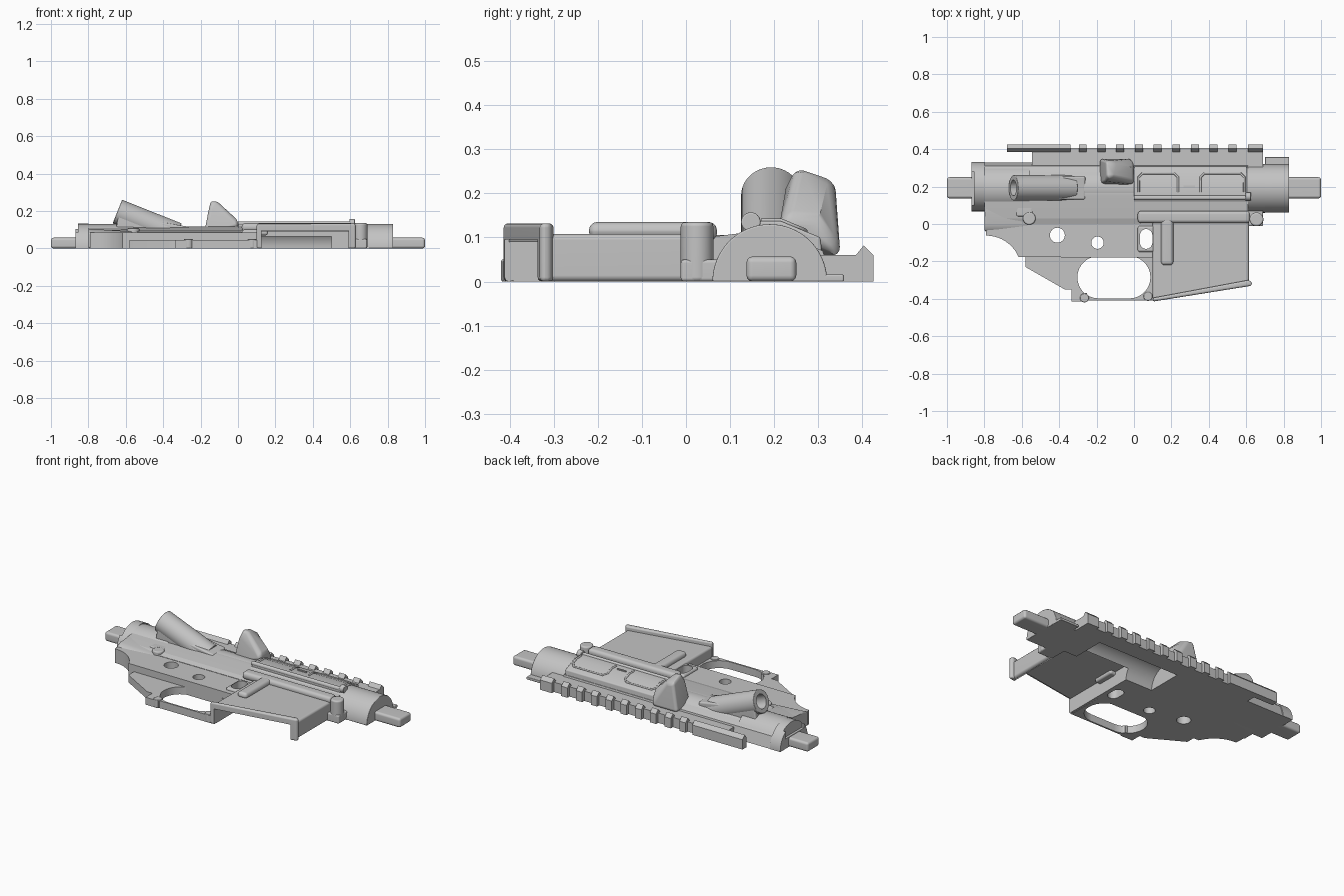
import bpy, bmesh
from math import sin, cos, pi
from mathutils import Vector

if "Cube" in bpy.data.objects:
    bpy.data.objects.remove(bpy.data.objects["Cube"])

GREY = (0.55, 0.55, 0.55, 1)
metal = bpy.data.materials.new("plain grey")
metal.use_nodes = True
metal.diffuse_color = GREY
metal.node_tree.nodes["Principled BSDF"].inputs["Base Color"].default_value = GREY


def finish(name, bm, bevel=0.0, cutters=()):
    bmesh.ops.recalc_face_normals(bm, faces=bm.faces)
    mesh = bpy.data.meshes.new(name)
    bm.to_mesh(mesh)
    bm.free()
    ob = bpy.data.objects.new(name, mesh)
    bpy.context.collection.objects.link(ob)
    mesh.materials.append(metal)
    bpy.ops.object.select_all(action='DESELECT')
    bpy.context.view_layer.objects.active = ob
    ob.select_set(True)
    if bevel:
        m = ob.modifiers.new("round", 'BEVEL')
        m.width, m.segments, m.angle_limit = bevel, 3, 0.7
    for c in cutters:
        m = ob.modifiers.new("cut", 'BOOLEAN')
        m.object, m.solver = c, 'EXACT'
        c.hide_render = True
        c.hide_set(True)
    for m in list(ob.modifiers):
        bpy.ops.object.modifier_apply(modifier=m.name)
    bpy.ops.object.shade_smooth_by_angle(angle=0.6)
    ob.modifiers.new("flat sides", 'WEIGHTED_NORMAL').keep_sharp = True
    return ob


def prism(name, pts, lo, hi, axis='z', bevel=0.0, cutters=()):
    """Extrude a 2D outline along an axis."""
    place = {'x': lambda a, b, t: (t, a, b), 'z': lambda a, b, t: (a, b, t)}[axis]
    bm = bmesh.new()
    face = bm.faces.new([bm.verts.new(place(a, b, lo)) for a, b in pts])
    new = bmesh.ops.extrude_face_region(bm, geom=[face])["geom"]
    move = Vector(place(0, 0, hi - lo))
    bmesh.ops.translate(bm, vec=move, verts=[v for v in new if isinstance(v, bmesh.types.BMVert)])
    return finish(name, bm, bevel, cutters)


def rect(a0, a1, b0, b1):
    return [(a0, b0), (a1, b0), (a1, b1), (a0, b1)]


def arc(ca, cb, r, start, end, n=32):
    return [(ca + r * cos(start + (end - start) * i / n), cb + r * sin(start + (end - start) * i / n))
            for i in range(n + 1)]


def box(name, x, y, z, bevel=0.0, cutters=()):
    return prism(name, rect(*x, *y), *z, 'z', bevel, cutters)


def rod(name, p, q, r, bevel=0.0, cutters=()):
    p, q = Vector(p), Vector(q)
    bm = bmesh.new()
    bmesh.ops.create_cone(bm, cap_ends=True, segments=40, radius1=r, radius2=r, depth=(q - p).length)
    rot = (q - p).to_track_quat('Z', 'Y').to_matrix()
    bmesh.ops.rotate(bm, matrix=rot, verts=bm.verts)
    bmesh.ops.translate(bm, vec=(p + q) / 2, verts=bm.verts)
    return finish(name, bm, bevel, cutters)


def hull(name, pts, bevel=0.0, cutters=()):
    bm = bmesh.new()
    for p in pts:
        bm.verts.new(p)
    bmesh.ops.convex_hull(bm, input=bm.verts)
    bmesh.ops.dissolve_limit(bm, angle_limit=0.02, verts=bm.verts, edges=bm.edges)
    return finish(name, bm, bevel, cutters)


def bead(name, pts, r):
    """Thin raised rim along a path."""
    cu = bpy.data.curves.new(name, 'CURVE')
    cu.dimensions, cu.bevel_depth, cu.bevel_resolution = '3D', r, 2
    sp = cu.splines.new('POLY')
    sp.points.add(len(pts) - 1)
    for s, p in zip(sp.points, pts):
        s.co = (*p, 1)
    cu.materials.append(metal)
    bpy.context.collection.objects.link(bpy.data.objects.new(name, cu))


# Hollow channel and well on the underside
channel = [(0.3, -0.1)] + arc(0.19, 0, 0.11, 0, pi, 24) + [(0.08, -0.1)]
tunnel = prism("tunnel_cutter", channel, -0.06, 0.5, 'x')
well_cut = box("well_cutter", (0.125, 0.59), (-0.6, 0.1), (-0.1, 0.09))

# Lower body plate with pin holes and slot
hole_cutters = [rod("hole_cutter", (x, y, -0.1), (x, y, 0.3), r)
                for x, y, r in [(-0.41, -0.06, 0.04), (-0.195, -0.1, 0.033)]]
slot = arc(0.065, -0.06, 0.033, 0, pi, 12) + arc(0.065, -0.1, 0.033, pi, 2 * pi, 12)
hole_cutters.append(prism("slot_cutter", slot, -0.1, 0.3))
rear_curve = arc(-0.79, -0.25, 0.188, pi / 2, 0.4, 10)
prism("lower_body", [(-0.8, 0.07)] + rear_curve + [(0.12, -0.18), (0.12, 0.07)], 0, 0.086,
      cutters=hole_cutters)
hull("rear_shoulder", [(x, y, z) for x, t in ((-0.8, 0.105), (-0.56, 0.09))
                       for y, z in ((-0.04, 0), (-0.04, t - 0.02), (0.0, t), (0.12, t), (0.12, 0))], 0.012)

# Trigger guard with rounded opening
opening = arc(-0.19, -0.285, 0.113, pi / 2, 3 * pi / 2, 14) + arc(-0.025, -0.285, 0.113, -pi / 2, pi / 2, 14)
guard_cut = prism("guard_cutter", opening, -0.1, 0.3)
prism("guard_frame", rect(-0.335, 0.11, -0.408, -0.17), 0, 0.045, cutters=[guard_cut])
prism("grip_mount", [(-0.58, -0.16), (-0.58, -0.23), (-0.37, -0.35), (-0.32, -0.35), (-0.32, -0.16)], 0, 0.045)
box("guard_ear", (-0.335, -0.25), (-0.415, -0.37), (0, 0.045))
for x, y in ((-0.265, -0.395), (0.075, -0.387)):
    rod("guard_pin", (x, y, 0), (x, y, 0.05), 0.024, 0.004)

# Magazine well: hollow shell, open underneath and at the lower end
well_outline = [(0.1, 0.06), (0.1, -0.405), (0.615, -0.32), (0.615, 0.06)]
prism("magazine_well", well_outline, 0, 0.108, bevel=0.014, cutters=[well_cut])
lip_cut = box("lip_cutter", (0.125, 0.59), (-0.6, 0.03), (-0.1, 0.095))
prism("well_lip", [(0.1, -0.415), (0.1, -0.395), (0.61, -0.3), (0.63, -0.31), (0.63, -0.33)],
      0, 0.132, bevel=0.01, cutters=[lip_cut])

# Catch fence and pivot knobs
box("fence_bar", (0.145, 0.21), (-0.22, 0.03), (0.095, 0.135), 0.018)
box("fence_rail", (0.02, 0.62), (0.005, 0.07), (0.09, 0.135), 0.018)
box("fence_block", (0.02, 0.16), (-0.15, -0.01), (0.07, 0.1), 0.012, hole_cutters[2:])
rod("front_pivot", (0.655, 0.025, 0), (0.655, 0.025, 0.135), 0.037, 0.01)
box("pivot_lug", (0.6, 0.69), (-0.012, 0.1), (0, 0.05), 0.008)
rod("rear_pivot", (-0.56, 0.03, 0.05), (-0.56, 0.03, 0.108), 0.034, 0.008)
box("rear_pivot_arm", (-0.63, -0.54), (0.04, 0.1), (0.05, 0.105), 0.01)

# Upper receiver tube, collars and end plugs
rear_notch = box("notch_cutter", (-0.9, -0.855), (0.1, 0.28), (0.06, 0.2))
for name, r, a, b in (("rear_tube", 0.13, -0.8, -0.56), ("middle_tube", 0.116, -0.56, 0.0),
                      ("front_tube", 0.13, 0.0, 0.7)):
    prism(name, arc(0.19, 0, r, 0, pi, 40), a, b, 'x', cutters=[tunnel, well_cut])
prism("upper_skirt", [(0.0, 0), (0.0, 0.088), (0.03, 0.098), (0.15, 0.113), (0.2, 0.114), (0.31, 0.07), (0.33, 0)],
      -0.8, 0.61, 'x', cutters=[tunnel, well_cut])
prism("rear_collar", arc(0.2, 0, 0.132, 0, pi, 40), -0.87, -0.8, 'x', cutters=[rear_notch])
prism("front_collar", arc(0.19, 0, 0.13, 0, pi, 40), 0.69, 0.83, 'x', 0.004)
box("front_foot", (0.7, 0.83), (0.3, 0.358), (0, 0.016), 0.004)
for name, a, b in (("rear_plug", -1, -0.84), ("front_plug", 0.8, 1)):
    prism(name, rect(0.137, 0.25, 0, 0.057), a, b, 'x', 0.014)

# Top rail with repeated teeth
prism("rail_base", rect(0.3, 0.405, 0, 0.06), -0.545, 0.69, 'x')
tooth = [(0.385, 0), (0.385, 0.06), (0.403, 0.082), (0.425, 0.06), (0.425, 0)]
prism("rail_rear", tooth, -0.68, -0.34, 'x')
for i in range(9):
    prism("rail_tooth", tooth, -0.295 + i * 0.1, -0.253 + i * 0.1, 'x')
prism("rail_front", tooth, 0.61, 0.69, 'x')

# Port cover, hinge and raised rims
cover = [(0.13, 0), (0.13, 0.137), (0.215, 0.137), (0.305, 0.1), (0.315, 0)]
prism("port_cover", cover, 0.0, 0.605, 'x', 0.006, [tunnel])


def cover_z(y):
    return 0.137 if y < 0.215 else 0.137 - (y - 0.215) * 0.41


for a, b in ((0.025, 0.235), (0.355, 0.59)):
    path = [(a, 0.17), (a, 0.215), (a, 0.25), (a + 0.02, 0.27),
            (b - 0.02, 0.27), (b, 0.25), (b, 0.215), (b, 0.17)]
    bead("cover_rim", [(x, y, cover_z(y)) for x, y in path], 0.006)
box("cover_latch", (0.265, 0.325), (0.195, 0.205), (0.12, 0.143))
rod("hinge_rod", (0.0, 0.14, 0.133), (0.62, 0.14, 0.133), 0.012)
rod("hinge_end", (0.595, 0.147, 0.135), (0.625, 0.147, 0.135), 0.022, 0.004)

# Shell deflector
hull("deflector", [(-0.185, 0.21, 0.06), (0.0, 0.21, 0.12), (-0.185, 0.35, 0.06), (0.0, 0.35, 0.06),
                   (-0.155, 0.225, 0.215), (-0.145, 0.25, 0.258), (-0.11, 0.25, 0.255),
                   (-0.15, 0.338, 0.228), (-0.1, 0.338, 0.22), (0.0, 0.225, 0.15), (0.0, 0.3, 0.145)], 0.018)

# Slanted plunger housing with a blind bore
bore = rod("bore_cutter", (-0.74, 0.193, 0.235), (-0.54, 0.193, 0.155), 0.042)
rod("plunger_housing", (-0.645, 0.193, 0.197), (-0.326, 0.193, 0.07), 0.068, 0.004, [bore])
hull("housing_web", [(x, y, z) for x, z in ((-0.655, 0.08), (-0.64, 0.18), (-0.26, 0.115), (-0.26, 0.08))
                     for y in (0.13, 0.255)], 0.01, [bore])
